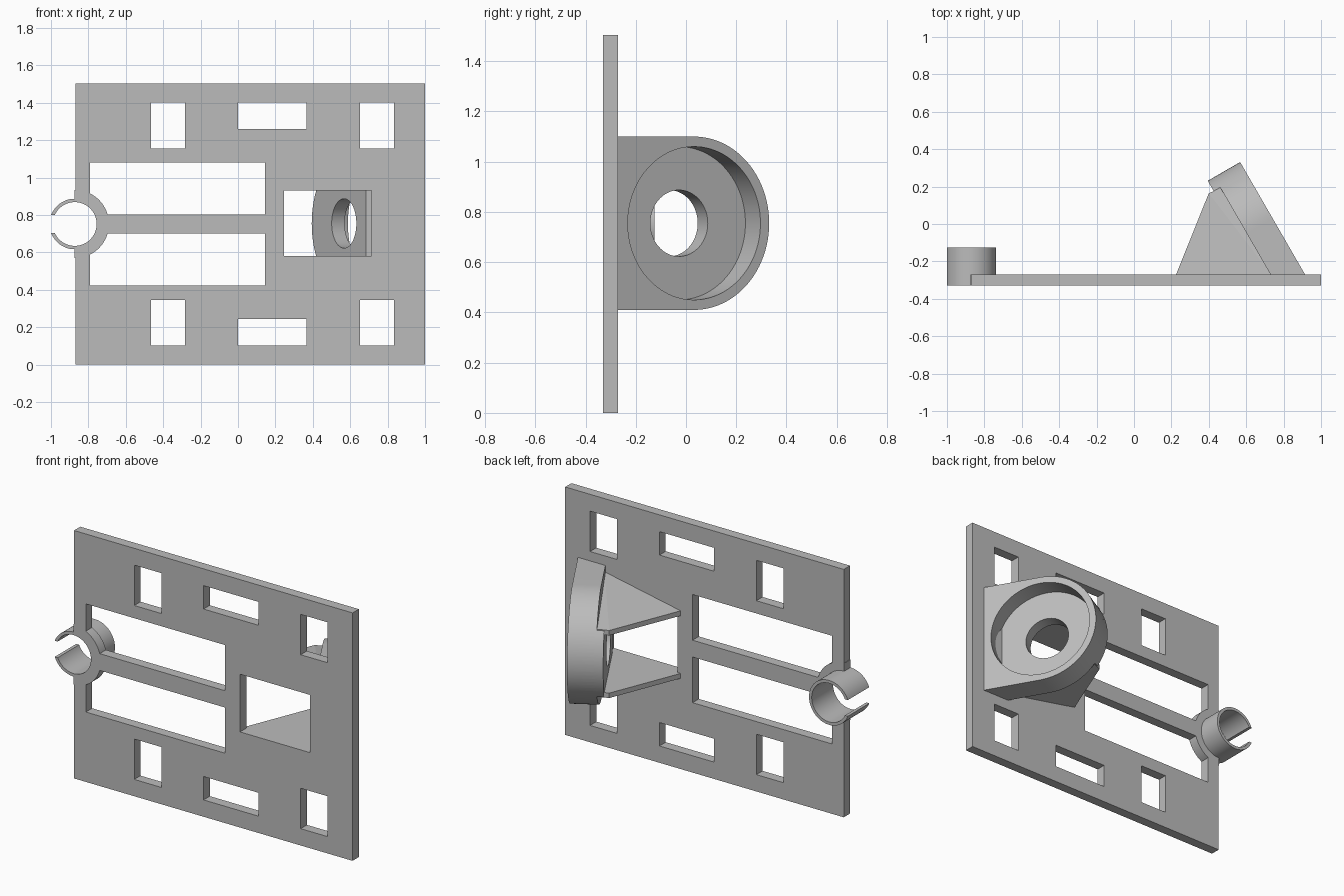
import bpy, bmesh, math
from mathutils import Matrix, Vector

cube = bpy.data.objects.get("Cube")
if cube:
    bpy.data.objects.remove(cube, do_unlink=True)

grey = bpy.data.materials.new("plain_grey")
grey.use_nodes = True
grey.diffuse_color = (0.5, 0.5, 0.5, 1)
grey.node_tree.nodes["Principled BSDF"].inputs["Base Color"].default_value = (0.5, 0.5, 0.5, 1)

MID = 0.752
# Upright frame: profile in x and z, depth towards the front
UPRIGHT = Matrix(((1, 0, 0), (0, 0, -1), (0, 1, 0)))
# Tilted frame: profile along the slanted socket face, depth along its normal
S, C = math.sin(math.radians(60)), 0.5
TILTED = Matrix(((-C, 0, S), (S, 0, C), (0, 1, 0)))
BACK, FRONT = 0.27, 0.33


def finish(bm, name):
    bmesh.ops.recalc_face_normals(bm, faces=bm.faces[:])
    mesh = bpy.data.meshes.new(name)
    bm.to_mesh(mesh)
    bm.free()
    mesh.materials.append(grey)
    ob = bpy.data.objects.new(name, mesh)
    bpy.context.collection.objects.link(ob)
    return ob


def prism(name, pts, lo, hi, frame=UPRIGHT, trim=None):
    bm = bmesh.new()
    rings = [[bm.verts.new(frame @ Vector((a, b, d))) for a, b in pts] for d in (lo, hi)]
    bm.faces.new(rings[0])
    bm.faces.new(rings[1])
    n = len(pts)
    for i in range(n):
        j = (i + 1) % n
        bm.faces.new((rings[0][i], rings[0][j], rings[1][j], rings[1][i]))
    if trim is not None:
        bmesh.ops.bisect_plane(bm, geom=bm.verts[:] + bm.edges[:] + bm.faces[:],
                               plane_co=(0, trim, 0), plane_no=(0, 1, 0), clear_inner=True)
        bmesh.ops.holes_fill(bm, edges=[e for e in bm.edges if e.is_boundary], sides=0)
    return finish(bm, name)


def rect(x0, x1, z0, z1):
    return [(x0, z0), (x1, z0), (x1, z1), (x0, z1)]


def arc(cx, cz, r, a0, a1, n):
    return [(cx + r * math.cos(a0 + (a1 - a0) * i / n),
             cz + r * math.sin(a0 + (a1 - a0) * i / n)) for i in range(n + 1)]


def circle(cx, cz, r, n=64):
    return arc(cx, cz, r, 0, math.tau, n)[:-1]


def combine(target, steps):
    for kind, tool in steps:
        mod = target.modifiers.new(kind, "BOOLEAN")
        mod.operation, mod.object, mod.solver = kind, tool, "EXACT"
    bpy.context.view_layer.update()
    mesh = bpy.data.meshes.new_from_object(
        target.evaluated_get(bpy.context.evaluated_depsgraph_get()))
    target.modifiers.clear()
    target.data = mesh
    for _, tool in steps:
        bpy.data.objects.remove(tool, do_unlink=True)


# Mounting plate with its openings
plate = prism("mounting_plate", rect(-0.87, 1.0, 0, 1.504), BACK, FRONT)
openings = [(-0.79, 0.145, 0.803, 1.08), (-0.465, -0.283, 1.157, 1.402),
            (0, 0.367, 1.26, 1.402), (0.652, 0.833, 1.157, 1.402)]
steps = []
for x0, x1, z0, z1 in openings:
    for lo, hi in ((z0, z1), (2 * MID - z1, 2 * MID - z0)):
        steps.append(("DIFFERENCE", prism("opening_cutter", rect(x0, x1, lo, hi), 0.2, 0.4)))
steps.append(("DIFFERENCE", prism("window_cutter", rect(0.245, 0.715, 0.58, 0.93), 0.2, 0.4)))

# Half-round collar in the plate around the clip
TX = -0.873
collar = arc(TX, MID, 0.183, -math.pi / 2, math.pi / 2, 32)
steps.append(("UNION", prism("collar", collar, BACK, FRONT)))
steps.append(("DIFFERENCE", prism("bore_cutter", circle(TX, MID, 0.117), 0.2, 0.4)))
combine(plate, steps)

# Open clip tube
tube = prism("clip_tube", circle(TX, MID, 0.135), 0.125, FRONT)
combine(tube, [
    ("DIFFERENCE", prism("tube_cutter", circle(TX, MID, 0.117), 0.1, 0.4)),
    ("DIFFERENCE", prism("gap_cutter", rect(-1.1, TX, MID - 0.049, MID + 0.049), 0.1, 0.4))])

# Slanted socket with round end, recess and through hole
CU, CZ, R = -0.342, 0.755, 0.345
FACE = 0.657


def round_end(half):
    a = math.asin(min(1, half / R))
    return [(-0.8, CZ - half)] + arc(CU, CZ, R, -a, a, 48) + [(-0.8, CZ + half)]


socket = prism("slanted_socket", round_end(R), FACE - 0.16, FACE, TILTED, -BACK - 0.001)
core = prism("socket_core", round_end(0.2), FACE - 0.2, FACE - 0.15, TILTED, -BACK - 0.001)
combine(socket, [
    ("UNION", core),
    ("DIFFERENCE", prism("recess_cutter", circle(CU, CZ, 0.305, 96), FACE - 0.12, 0.8, TILTED)),
    ("DIFFERENCE", prism("hole_cutter", circle(CU, CZ, 0.132), 0.3, 0.8, TILTED))])

# Tapered gussets between the plate and the socket
for name, side in (("upper_gusset", 1), ("lower_gusset", -1)):
    bm = bmesh.new()
    for x, y, out in ((0.225, -BACK, 0.205), (0.735, -BACK, 0.305),
                      (0.40, 0.165, 0.205), (0.465, 0.19, 0.205)):
        for h in (0.175, out):
            bm.verts.new((x, y, CZ + side * h))
    bmesh.ops.convex_hull(bm, input=bm.verts[:])
    bmesh.ops.dissolve_limit(bm, angle_limit=0.01, verts=bm.verts[:], edges=bm.edges[:])
    finish(bm, name)

# Smooth the round walls, keep the edges sharp
bpy.ops.object.select_all(action="DESELECT")
for ob in (plate, tube, socket):
    ob.select_set(True)
bpy.context.view_layer.objects.active = plate
bpy.ops.object.shade_smooth_by_angle(angle=math.radians(30))
